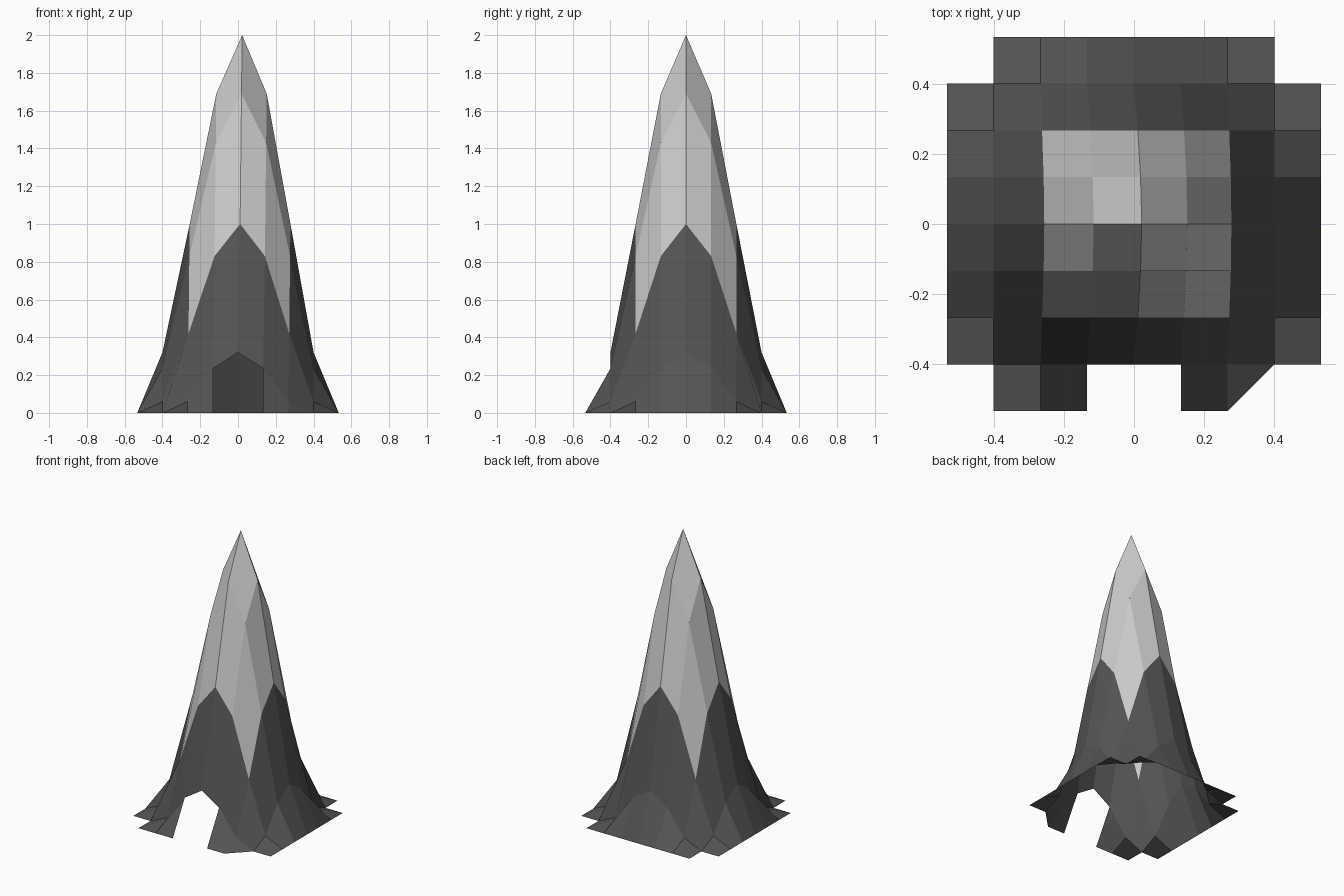
import bpy, bmesh

if "Cube" in bpy.data.objects:
    bpy.data.objects.remove(bpy.data.objects["Cube"])

STEP = 2 / 15          # grid cell size
N = 4                  # cells from centre to rim
# heights by (larger, smaller) grid distance from the peak
HEIGHT = {(0, 0): 2.0, (1, 0): 1.69, (1, 1): 1.43,
          (2, 0): 1.0, (2, 1): 0.83, (2, 2): 0.42,
          (3, 0): 0.32, (3, 1): 0.235, (3, 2): 0.06, (3, 3): 0.0}


def material(name, value):
    m = bpy.data.materials.new(name)
    m.diffuse_color = (value, value, value, 1)
    m.use_nodes = True
    m.node_tree.nodes["Principled BSDF"].inputs["Base Color"].default_value = m.diffuse_color
    return m


def height(i, j):
    a, b = max(abs(i), abs(j)), min(abs(i), abs(j))
    return HEIGHT.get((a, b), 0.0)


bm = bmesh.new()
verts = {}


def vert(i, j):
    # the upper part leans slightly toward +x
    if (i, j) not in verts:
        z = height(i, j)
        verts[i, j] = bm.verts.new((i * STEP + 0.011 * z * (z > 0.35), j * STEP, z))
    return verts[i, j]


for i in range(-N, N):
    for j in range(-N, N):
        corner = i in (-N, N - 1) and j in (-N, N - 1)
        cave = j == -N and i in (-1, 0)
        if corner or cave:
            continue
        ring = [(i, j), (i + 1, j), (i + 1, j + 1), (i, j + 1)]
        if (i, j) == (2, -N):          # clipped toe at the front right
            ring.remove((3, -N))
        face = bm.faces.new([vert(*p) for p in ring])
        # pale cap on the inner cells, dark rock around it
        face.material_index = 0 if -2 <= i < 2 and -2 <= j < 2 else 1

mesh = bpy.data.meshes.new("rock_spire")
bm.to_mesh(mesh)
bm.free()
mesh.materials.append(material("pale_cap", 0.6))
mesh.materials.append(material("dark_rock", 0.09))
bpy.context.collection.objects.link(bpy.data.objects.new("rock_spire", mesh))
